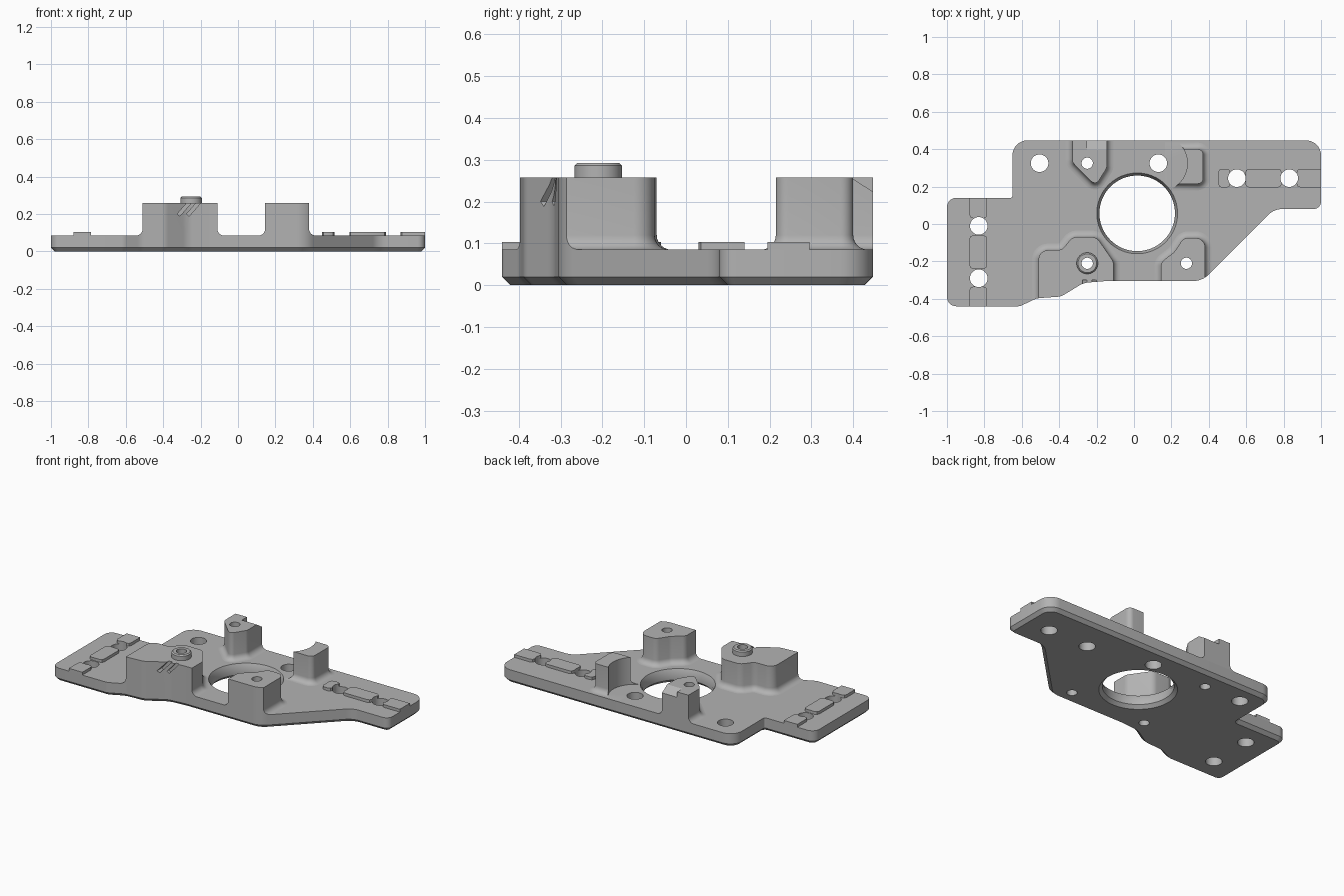
import bpy, bmesh, math
from mathutils import Vector, Matrix

old = bpy.data.objects.get("Cube")
if old:
    bpy.data.objects.remove(old, do_unlink=True)

TOP, BOSS = 0.085, 0.258
grey = bpy.data.materials.new("plain grey")
grey.use_nodes = True
grey.diffuse_color = (0.45, 0.45, 0.45, 1)
grey.node_tree.nodes["Principled BSDF"].inputs["Base Color"].default_value = (0.45, 0.45, 0.45, 1)


def rounded(points, steps=8):
    """Counter-clockwise outline from (x, y, corner radius) points."""
    out, n = [], len(points)
    for i, (x, y, r) in enumerate(points):
        p = Vector((x, y))
        if not r:
            out.append(p)
            continue
        u = (Vector(points[i - 1][:2]) - p).normalized()
        v = (Vector(points[(i + 1) % n][:2]) - p).normalized()
        half = u.angle(v) / 2
        c = p + (u + v).normalized() * r / math.sin(half)
        a, b = p + u * r / math.tan(half) - c, p + v * r / math.tan(half) - c
        sweep = a.angle_signed(b)
        for k in range(steps + 1):
            t = -sweep * k / steps
            out.append(c + Matrix.Rotation(t, 2) @ a)
    return out


def circle(x, y, r, n=40):
    return [Vector((x + r * math.cos(math.tau * k / n), y + r * math.sin(math.tau * k / n)))
            for k in range(n)]


def offset(outline, d):
    out, n = [], len(outline)
    for i, p in enumerate(outline):
        e1, e2 = (p - outline[i - 1]).normalized(), (outline[(i + 1) % n] - p).normalized()
        n1, n2 = Vector((e1.y, -e1.x)), Vector((e2.y, -e2.x))
        out.append(p + (n1 + n2) * d / (1 + n1.dot(n2)))
    return out


def loft(name, outlines, levels):
    """Solid through copies of each outline, at (offset, height) levels."""
    bm = bmesh.new()
    for outline in outlines:
        rings = [[bm.verts.new((p.x, p.y, z)) for p in offset(outline, d)] for d, z in levels]
        bm.faces.new(rings[0][::-1])
        bm.faces.new(rings[-1])
        n = len(outline)
        for lo, hi in zip(rings, rings[1:]):
            for i in range(n):
                j = (i + 1) % n
                bm.faces.new((lo[i], lo[j], hi[j], hi[i]))
    return finish(name, bm)


def block(name, size, loc, axis, angle):
    bm = bmesh.new()
    m = Matrix.Translation(loc) @ Matrix.Rotation(angle, 4, axis) @ Matrix.Diagonal((*size, 1))
    bmesh.ops.create_cube(bm, size=1, matrix=m)
    return finish(name, bm)


def finish(name, bm):
    me = bpy.data.meshes.new(name)
    bm.to_mesh(me)
    bm.free()
    me.materials.append(grey)
    ob = bpy.data.objects.new(name, me)
    bpy.context.scene.collection.objects.link(ob)
    return ob


def activate(ob):
    for o in bpy.context.selected_objects:
        o.select_set(False)
    ob.select_set(True)
    bpy.context.view_layer.objects.active = ob


def boolean(ob, tool, op="DIFFERENCE"):
    activate(ob)
    mod = ob.modifiers.new("cut", "BOOLEAN")
    mod.operation, mod.object, mod.solver = op, tool, "EXACT"
    bpy.ops.object.modifier_apply(modifier=mod.name)


# Base plate outline
plate_outline = rounded([
    (-1, -0.44, 0.05), (-0.61, -0.44, 0.06), (-0.52, -0.397, 0.1), (-0.39, -0.388, 0.08),
    (-0.27, -0.315, 0.12), (-0.15, -0.305, 0.1), (0.365, -0.305, 0.12), (0.75, 0.08, 0.1),
    (1, 0.08, 0.04), (1, 0.447, 0.08), (-0.65, 0.447, 0.08), (-0.65, 0.14, 0.01),
    (-1, 0.14, 0.05)])
plate = loft("base_plate", [plate_outline], [(-0.02, 0), (0, 0.02), (0, TOP)])

# Cutters
limit = loft("edge_limit", [plate_outline], [(0, -0.1), (0, 0.5)])
bore = loft("bore_cutter", [circle(0.017, 0.057, 0.202, 80)],
            [(0.021, -0.001), (0, 0.02), (0, 0.055), (0.014, TOP), (0.014, 0.5)])
large = [(-0.505, 0.325), (0.13, 0.325), (-0.83, -0.01), (-0.83, -0.29), (0.55, 0.245), (0.83, 0.245)]
small = [(-0.25, -0.21), (0.28, -0.21), (-0.25, 0.325)]
holes = loft("hole_cutter",
             [circle(x, y, 0.047) for x, y in large] + [circle(x, y, 0.03) for x, y in small],
             [(0, -0.1), (0, 0.5)])
scoop = loft("scoop_cutter", [circle(0.13, 0.325, 0.155, 64)], [(0, TOP + 0.0005), (0, 0.5)])
slope = block("slope_cutter", (0.5, 0.4, 0.2), (0, 0.395, BOSS), "X", -math.atan2(0.033, 0.05))
slope.data.transform(Matrix.Translation((0, 0.1 * math.sin(0.583), 0.1 * math.cos(0.583))))
slits = [block("slit_cutter", (0.1, 0.06, 0.018), (x, -0.33, 0.232), "Y", -0.85)
         for x in (-0.285, -0.235)]

# Standing bosses with flared feet
F = 0.035
foot = [(F, TOP - 0.005)] + [
    (F * (1 - math.sin(a)), TOP + F * (1 - math.cos(a)))
    for a in (math.pi / 2 * k / 6 for k in range(7))] + [(0, BOSS)]
bosses = {
    "front_right_boss": [(-0.51, -0.5, 0), (-0.11, -0.5, 0), (-0.11, -0.2, 0.05),
                         (-0.2, -0.07, 0.05), (-0.33, -0.07, 0.05), (-0.385, -0.14, 0.05),
                         (-0.51, -0.14, 0.05)],
    "front_left_boss": [(0.145, -0.5, 0), (0.38, -0.5, 0), (0.38, -0.075, 0.05),
                        (0.265, -0.075, 0.04), (0.215, -0.15, 0.06), (0.145, -0.205, 0.04)],
    "back_right_boss": [(-0.33, 0.6, 0), (-0.33, 0.33, 0.04), (-0.205, 0.205, 0.025),
                        (-0.145, 0.3, 0.04), (-0.145, 0.6, 0)],
    "back_left_boss": [(0.2, 0.4, 0), (0.2, 0.215, 0), (0.37, 0.215, 0.03), (0.37, 0.4, 0.03)],
}
parts = [plate]
for name, pts in bosses.items():
    ob = loft(name, [rounded(pts)], foot)
    boolean(ob, limit, "INTERSECT")
    if name == "back_left_boss":
        boolean(ob, scoop)
    if name == "back_right_boss":
        boolean(ob, slope)
    if name == "front_right_boss":
        for s in slits:
            boolean(ob, s)
    parts.append(ob)

# Locating collar
parts.append(loft("locating_collar", [circle(-0.25, -0.21, 0.057)],
                  [(0, BOSS - 0.01), (0, 0.286), (-0.007, 0.293)]))


# Raised clamp pads
def pad(name, x0, y0, x1, y1):
    c = 0.02
    outline = rounded([(x0, y0, c), (x1, y0, c), (x1, y1, c), (x0, y1, c)], 2)
    ob = loft(name, [outline], [(0, TOP - 0.005), (0, 0.103)])
    boolean(ob, limit, "INTERSECT")
    parts.append(ob)


for a, b in ((-0.5, -0.335), (-0.24, -0.06), (0.03, 0.2)):
    pad("right_pad", -0.88, a, -0.785, b)
for a, b in ((0.45, 0.515), (0.595, 0.79), (0.87, 1.05)):
    pad("left_pad", a, 0.195, b, 0.295)

# Drill the parts and shade them
for ob in parts:
    boolean(ob, holes)
    if "pad" not in ob.name and "collar" not in ob.name:
        boolean(ob, bore)
    activate(ob)
    bpy.ops.object.shade_smooth_by_angle(angle=math.radians(30))

for tool in [limit, bore, holes, scoop, slope] + slits:
    bpy.data.objects.remove(tool, do_unlink=True)
